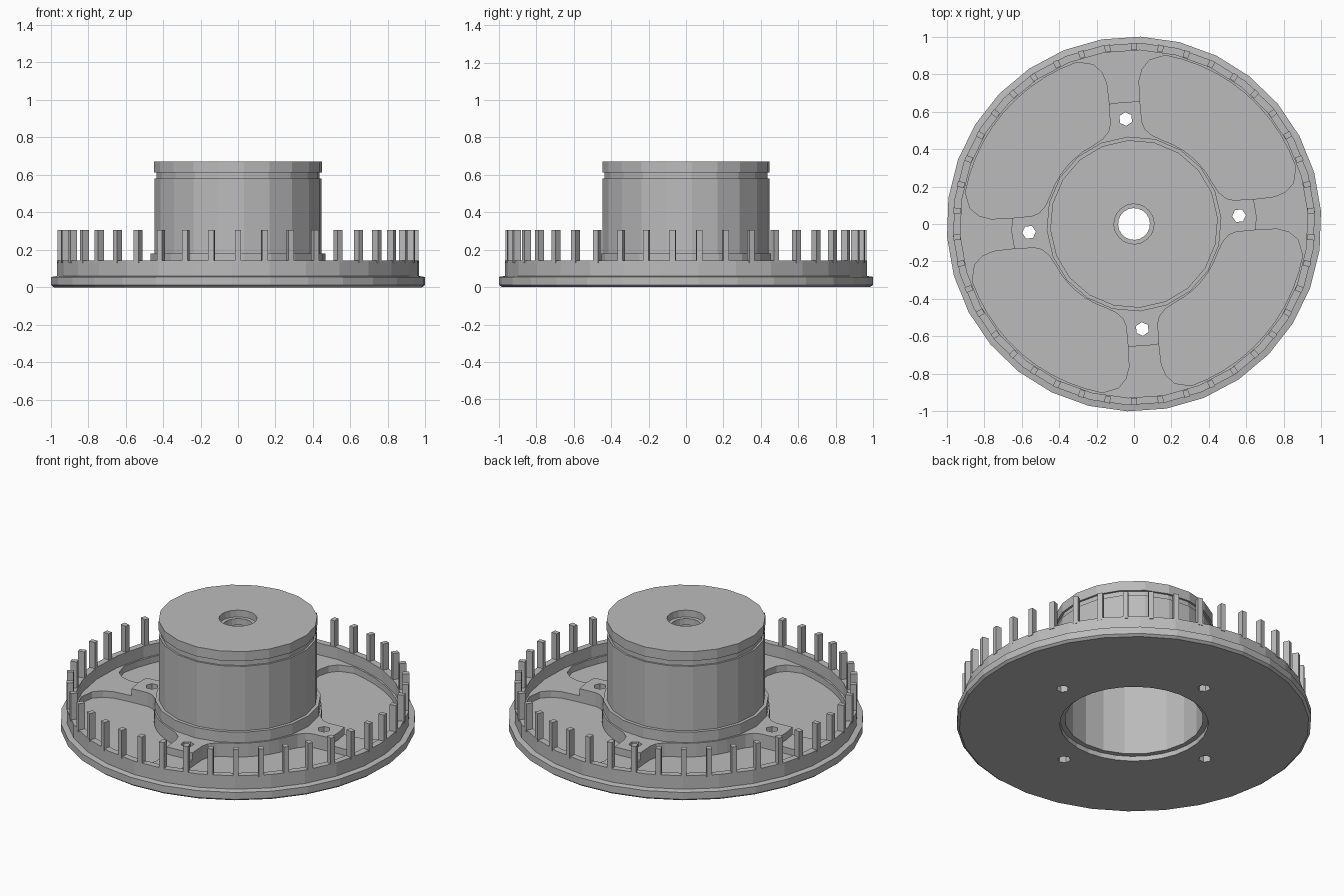
import bpy
import bmesh
from math import sin, cos, pi, radians
from mathutils import Matrix

default = bpy.data.objects.get("Cube")
if default:
    bpy.data.objects.remove(default, do_unlink=True)

grey = bpy.data.materials.new("machined_grey")
grey.use_nodes = True
grey.diffuse_color = (0.5, 0.5, 0.5, 1)
grey.node_tree.nodes["Principled BSDF"].inputs["Base Color"].default_value = (0.5, 0.5, 0.5, 1)

SPOKE_TURN = radians(4.5)


def finish(name, bm):
    """Turn a bmesh into a flat-shaded scene object."""
    bmesh.ops.recalc_face_normals(bm, faces=bm.faces)
    mesh = bpy.data.meshes.new(name)
    bm.to_mesh(mesh)
    bm.free()
    mesh.materials.append(grey)
    obj = bpy.data.objects.new(name, mesh)
    bpy.context.scene.collection.objects.link(obj)
    return obj


def lathe(name, profile, sides, turn):
    """Revolve a closed (radius, height) profile around z."""
    bm = bmesh.new()
    rings = []
    for i in range(sides):
        a = turn + 2 * pi * i / sides
        rings.append([bm.verts.new((r * cos(a), r * sin(a), z)) for r, z in profile])
    for i, ring in enumerate(rings):
        after = rings[(i + 1) % sides]
        for j in range(len(profile)):
            k = (j + 1) % len(profile)
            bm.faces.new((ring[j], after[j], after[k], ring[k]))
    return finish(name, bm)


def prism(bm, outline, low, high, turn):
    """Extrude a flat outline upwards and rotate it around z."""
    spin = Matrix.Rotation(turn, 3, "Z")
    floor = [bm.verts.new(spin @ Matrix.Identity(3).col[0] * 0) for _ in outline]
    for v, (x, y) in zip(floor, outline):
        v.co = (x * cos(turn) - y * sin(turn), x * sin(turn) + y * cos(turn), low)
    roof = [bm.verts.new((v.co.x, v.co.y, high)) for v in floor]
    bm.faces.new(floor)
    bm.faces.new(roof)
    n = len(outline)
    for i in range(n):
        j = (i + 1) % n
        bm.faces.new((floor[i], floor[j], roof[j], roof[i]))


def arc(radius, start, end, steps):
    angles = [radians(start + (end - start) * i / steps) for i in range(steps + 1)]
    return [(radius * cos(a), radius * sin(a)) for a in angles]


# Base plate with flange, upright rim and stepped spoke level
base = lathe("base_plate", [
    (0.418, 0), (0.985, 0), (1, 0.012), (1, 0.055), (0.967, 0.06),
    (0.967, 0.143), (0.928, 0.143), (0.928, 0.07), (0.655, 0.07),
    (0.655, 0.115), (0.418, 0.115)], 30, radians(4))

# Pocket outline: rim arc, rounded spoke side, hub arc, mirrored at 45 degrees
half = arc(0.915, 45, 15, 5)
half += [(0.865, 0.15), (0.82, 0.108), (0.76, 0.087), (0.664, 0.083),
         (0.54, 0.085), (0.5, 0.098), (0.465, 0.132)]
half += arc(0.473, 23, 45, 3)
mirrored = [(y, x) for x, y in reversed(half[1:-1])]
pockets = bmesh.new()
holes = bmesh.new()
for quarter in range(4):
    turn = SPOKE_TURN + quarter * pi / 2
    prism(pockets, half + mirrored, 0.03, 0.3, turn)
    hexagon = [(0.562 + x, y) for x, y in arc(0.037, 0, 300, 5)]
    prism(holes, hexagon, -0.1, 0.3, turn)

cutters = [finish("pocket_cutter", pockets), finish("screw_hole_cutter", holes)]
for cutter in cutters:
    cutter.hide_render = True
    cut = base.modifiers.new(cutter.name, "BOOLEAN")
    cut.operation = "DIFFERENCE"
    cut.solver = "EXACT"
    cut.object = cutter

# Bake the cuts and drop the cutters
graph = bpy.context.evaluated_depsgraph_get()
baked = bpy.data.meshes.new_from_object(base.evaluated_get(graph))
base.modifiers.clear()
base.data = baked
for cutter in cutters:
    bpy.data.objects.remove(cutter, do_unlink=True)

# Hollow hub with collar, groove and counterbored top
lathe("hub", [
    (0.39, 0.03), (0.467, 0.03), (0.467, 0.18), (0.447, 0.18),
    (0.447, 0.58), (0.436, 0.58), (0.436, 0.613), (0.448, 0.613),
    (0.448, 0.672), (0.107, 0.672), (0.107, 0.63), (0.085, 0.63),
    (0.085, 0.59), (0.39, 0.59)], 20, radians(4))

# Ring of upright teeth on the rim
teeth = bmesh.new()
TOOTH_COUNT = 42
tooth = [(0.928, -0.015), (0.966, -0.015), (0.966, 0.015), (0.928, 0.015)]
for i in range(TOOTH_COUNT):
    prism(teeth, tooth, 0.13, 0.305, -pi / 2 + 2 * pi * i / TOOTH_COUNT)
finish("rim_teeth", teeth)
